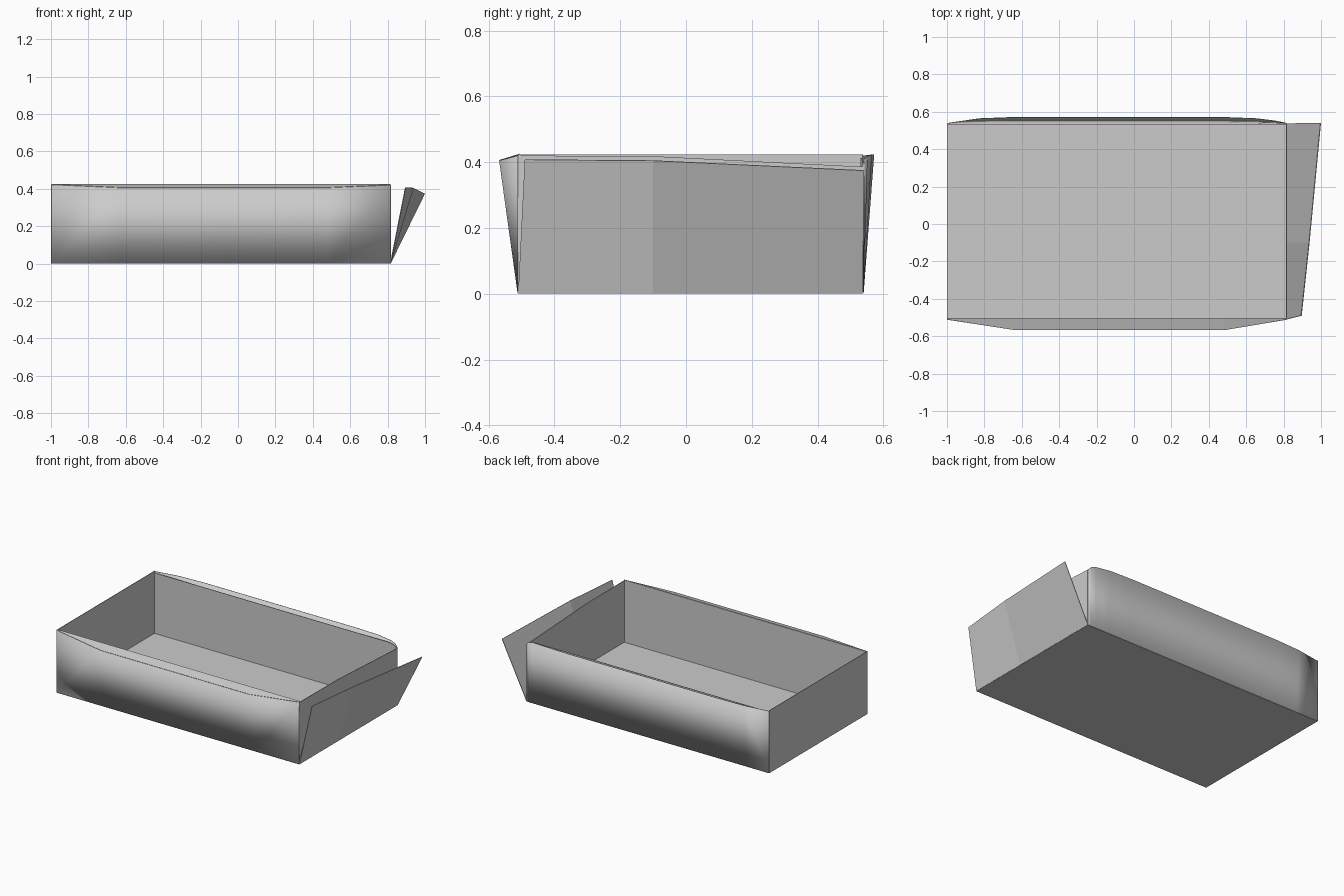
import bpy, bmesh

if "Cube" in bpy.data.objects:
    bpy.data.objects.remove(bpy.data.objects["Cube"])

T = 0.004                      # card thickness
L, R, F, B = -0.998, 0.815, -0.51, 0.538
Z0 = T / 2


def panel(name, lower, upper, smooth=False):
    """Thin card panel bridging two matching rows of points."""
    bm = bmesh.new()
    lo = [bm.verts.new(p) for p in lower]
    up = [bm.verts.new(p) for p in upper]
    for i in range(len(lo) - 1):
        bm.faces.new((lo[i], lo[i + 1], up[i + 1], up[i]))
    bmesh.ops.recalc_face_normals(bm, faces=bm.faces)
    me = bpy.data.meshes.new(name)
    bm.to_mesh(me)
    bm.free()
    ob = bpy.data.objects.new(name, me)
    bpy.context.collection.objects.link(ob)
    mod = ob.modifiers.new("card", 'SOLIDIFY')
    mod.thickness = T
    mod.offset = 0
    if smooth:
        bpy.ops.object.select_all(action='DESELECT')
        ob.select_set(True)
        bpy.context.view_layer.objects.active = ob
        bpy.ops.object.shade_smooth_by_angle()
    return ob


def floor_row(points, y):
    return [(p[0], y, Z0) for p in points]


# Floor and upright left end
panel("base", [(L, F, Z0), (R, F, Z0)], [(L, B, Z0), (R, B, Z0)])
panel("left_wall", [(L, F, Z0), (L, B, Z0)], [(L, F, 0.424), (L, B, 0.424)])

# Front: bulging outer skin, folded rim and flat inner lining
front_top = [(L, F, 0.422), (-0.63, -0.566, 0.405),
             (0.48, -0.566, 0.405), (R, F, 0.42)]
front_in = [(p[0], F + 0.006, 0.424) for p in front_top]
panel("front_wall", floor_row(front_top, F), front_top, True)
panel("front_rim", front_top, front_in)
panel("front_lining", floor_row(front_top, F + 0.006), front_in)

# Back: bulging outer skin with a slightly lower inner lining
back_top = [(L, B, 0.42), (-0.83, 0.563, 0.422), (-0.65, 0.57, 0.423),
            (0.48, 0.57, 0.423), (0.66, 0.563, 0.423), (0.76, 0.55, 0.418),
            (0.795, 0.543, 0.408), (R, B, 0.388)]
back_in = [(p[0], B - 0.005, min(p[2] - 0.005, 0.412)) for p in back_top]
panel("back_wall", floor_row(back_top, B), back_top, True)
panel("back_lining", floor_row(back_top, B - 0.005), back_in)

# Right end: upright inner tab and loose flap leaning outward
tab_y = (F, -0.1, B)
panel("right_inner_tab", [(R, y, Z0) for y in tab_y],
      [(R, y, z) for y, z in zip(tab_y, (0.42, 0.418, 0.386))])
panel("right_outer_flap", [(R, y, Z0) for y in tab_y],
      [(0.895, -0.49, 0.408), (0.937, -0.1, 0.405), (0.998, 0.54, 0.375)])
